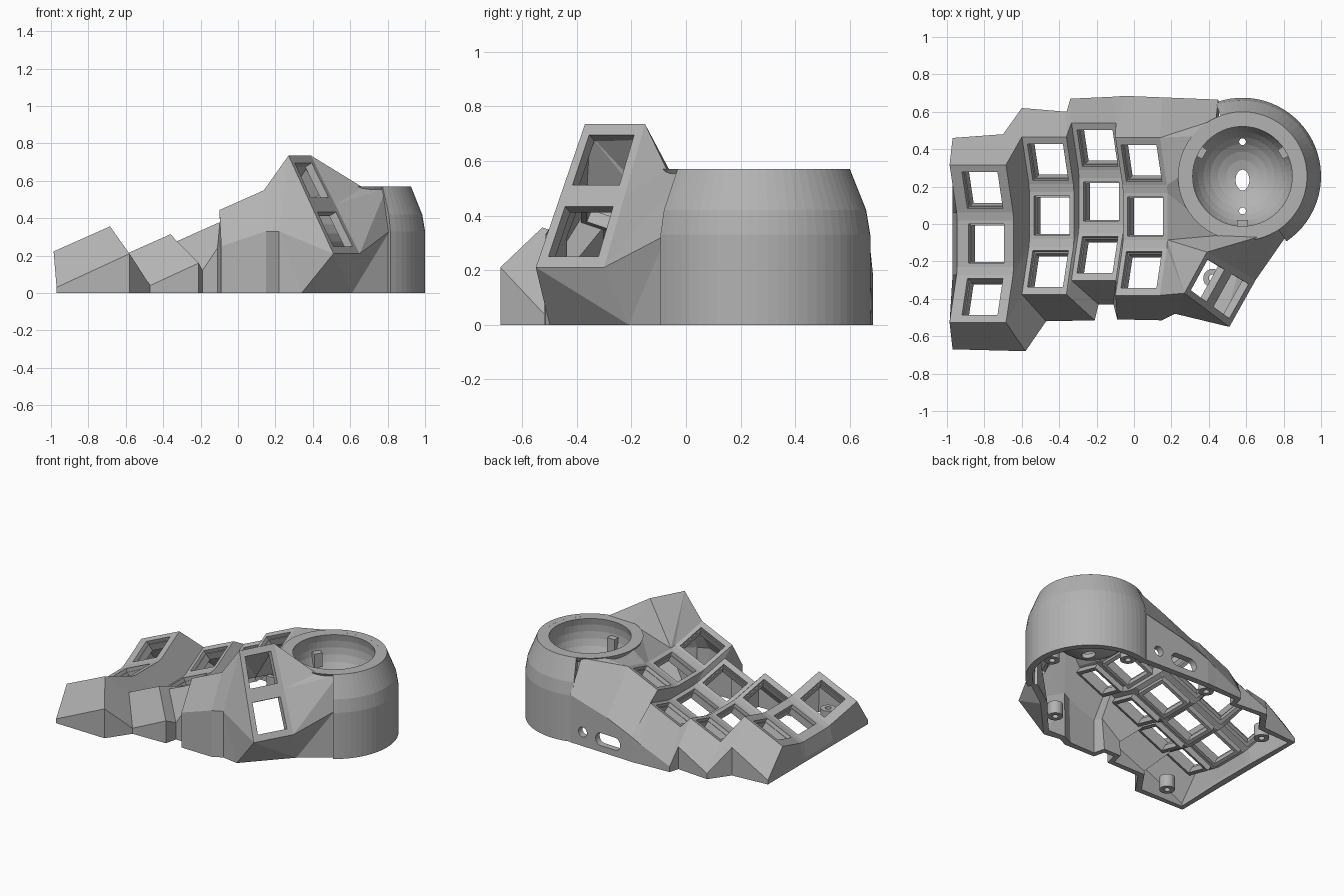
import bpy, bmesh
from math import sin, cos, radians, pi
from mathutils import Vector

cube = bpy.data.objects.get("Cube")
if cube:
    bpy.data.objects.remove(cube)

grey = bpy.data.materials.new("matte grey")
grey.use_nodes = True
grey.diffuse_color = (0.45, 0.45, 0.45, 1)
grey.node_tree.nodes["Principled BSDF"].inputs["Base Color"].default_value = grey.diffuse_color


def finish(name, bm, recalc=True):
    if recalc:
        bmesh.ops.recalc_face_normals(bm, faces=bm.faces)
    mesh = bpy.data.meshes.new(name)
    bm.to_mesh(mesh)
    bm.free()
    mesh.materials.append(grey)
    ob = bpy.data.objects.new(name, mesh)
    bpy.context.collection.objects.link(ob)
    return ob


def loft(name, rings, closed=True):
    """Skin closed cross-sections, looping round or capping the ends."""
    bm = bmesh.new()
    rows = [[bm.verts.new(p) for p in ring] for ring in rings]
    n = len(rows[0])
    pairs = list(zip(rows, rows[1:])) + ([(rows[-1], rows[0])] if closed else [])
    for a, b in pairs:
        for i in range(n):
            j = (i + 1) % n
            bm.faces.new((a[i], a[j], b[j], b[i]))
    if not closed:
        bm.faces.new(rows[0])
        bm.faces.new(rows[-1])
    return finish(name, bm)


def polar(centre, r, deg, z):
    return Vector((centre[0] + r * cos(radians(deg)), centre[1] + r * sin(radians(deg)), z))


def lathe(name, profile, centre, a0=0, a1=360, steps=56):
    full = a1 - a0 == 360
    count = steps if full else steps + 1
    rings = [[polar(centre, r, a0 + (a1 - a0) * i / steps, z) for r, z in profile]
             for i in range(count)]
    return loft(name, rings, full)


def cut(ob, cutter):
    mod = ob.modifiers.new("cut", 'BOOLEAN')
    mod.operation = 'DIFFERENCE'
    mod.solver = 'EXACT'
    mod.object = cutter
    cutter.hide_render = True
    cutter.hide_viewport = True
    cutter.display_type = 'WIRE'


# Key columns: middle key position, left and right half widths
COLUMNS = [((-0.79, -0.105, 0.20), 0.17, 0.16), ((-0.44, 0.045, 0.17), 0.13, 0.13),
           ((-0.175, 0.12, 0.235), 0.13, 0.13), ((0.06, 0.04, 0.405), 0.13, 0.13)]
TILT, ROW, PITCH = radians(24), radians(20), 0.285
RADIUS = PITCH / sin(ROW)
HOLE = 0.104


def key_point(col, row, u, v, depth=0):
    x, y, z = COLUMNS[col][0]
    a = row * ROW
    along = RADIUS * sin(a) + v * cos(a) + depth * sin(a)
    rise = RADIUS * (1 - cos(a)) + v * sin(a) - depth * cos(a)
    return Vector((x + u * cos(TILT) - rise * sin(TILT), y + along,
                   z + u * sin(TILT) + rise * cos(TILT)))


shell = bmesh.new()


def face(*pts):
    shell.faces.new([shell.verts.new(p) for p in pts])


def strip(a, b):
    for i in range(len(a) - 1):
        face(a[i], a[i + 1], b[i + 1], b[i])


def frame(outer, inner):
    strip(outer + outer[:1], inner + inner[:1])


def floor(pts):
    return [Vector((p[0], p[1], 0)) for p in pts]


# Key plates and the strips between rows
left_edges, right_edges = [], []
for c, (centre, wl, wr) in enumerate(COLUMNS):
    left, right = [], []
    for r in (-1, 0, 1):
        v0, v1 = (-0.145 if r < 0 else -0.125), (0.145 if r > 0 else 0.125)
        outer = [key_point(c, r, u, v) for u, v in ((-wl, v0), (wr, v0), (wr, v1), (-wl, v1))]
        square = ((-1, -1), (1, -1), (1, 1), (-1, 1))
        frame(outer, [key_point(c, r, u * HOLE, v * HOLE) for u, v in square])
        left += [outer[0], outer[3]]
        right += [outer[1], outer[2]]
        # Switch socket lip under the plate
        loft("key_socket", [[key_point(c, r, s * u, s * v, d) for s, d in
                             ((0.098, 0.025), (0.122, 0.025), (0.122, 0.075), (0.098, 0.075))]
                            for u, v in square])
    for i in (1, 3):
        face(left[i], right[i], right[i + 1], left[i + 1])
    left_edges.append(left)
    right_edges.append(right)
for c in range(3):
    strip(right_edges[c], left_edges[c + 1])

# Thumb cluster: a steep strip with two key holes
T1, T2 = Vector((0.27, -0.37, 0.735)), Vector((0.39, -0.15, 0.735))
B1, B2 = Vector((0.51, -0.55, 0.21)), Vector((0.65, -0.30, 0.21))
M1, M2 = T1.lerp(B1, 0.5), T2.lerp(B2, 0.5)
for a, b, c, d in ((T1, T2, M2, M1), (M1, M2, B2, B1)):
    def inside(s, t):
        return a.lerp(b, s).lerp(d.lerp(c, s), t)
    frame([a, b, c, d], [inside(s, t) for s, t in ((.13, .15), (.87, .15), (.87, .85), (.13, .85))])

# Front skirt
ends = range(4)
front_top = [e[c][0] for c in ends for e in (left_edges, right_edges)] + [T1]
front_bend = [(-0.97, -0.67, 0.03), (-0.58, -0.68, 0.21), (-0.47, -0.52, 0.04), (-0.21, -0.515, 0.16),
              (-0.19, -0.43, 0.12), (-0.11, -0.43, 0.24), (-0.09, -0.51, 0.25), (0.15, -0.515, 0.33),
              (0.22, -0.48, 0.33)]
strip(front_top, front_bend)
strip(front_bend, floor(front_bend))

# Back skirt, left open where the port wall stands
BALL = (0.58, 0.255)


def rim(deg):
    return polar(BALL, 0.335, deg, 0.565)


back_top = [e[c][5] for c in ends for e in (left_edges, right_edges)] + [rim(115)]
back_bend = [(-0.97, 0.46, 0.03), (-0.70, 0.48, 0.2), (-0.60, 0.62, 0.04), (-0.36, 0.60, 0.16),
             (-0.34, 0.67, 0.04), (-0.12, 0.68, 0.14), (-0.05, 0.685, 0.18), (0.15, 0.677, 0.26),
             (0.45, 0.665, 0.34)]
strip(back_top, back_bend)
strip(back_bend[:7], floor(back_bend[:7]))

# Outer left skirt
L = left_edges[0]
side = [front_bend[0]] + [(-0.97, p.y, 0.03) for p in L[1:5]] + [back_bend[0]]
strip(L, side)
strip(side, floor(side))

# Slopes joining the inner column, thumb cluster and ball housing
R = right_edges[3]
A, S = rim(250), rim(310)
Q = rim(285)
face(R[0], T1, R[1])
face(R[1], T1, R[2])
face(R[2], T1, T2)
face(R[2], T2, A)
face(R[2], A, rim(215), R[3])
face(R[3], rim(215), rim(180), R[4])
face(R[4], rim(180), rim(140), R[5])
face(R[5], rim(140), rim(115))

# Thumb cluster sides
bend = front_bend[-1]
F1, F2 = Vector((0.34, -0.50, 0)), Vector((0.61, -0.21, 0))
W = Vector((0.81, -0.07, 0.33))
W0 = floor([W])[0]
for tri in ((bend, T1, M1), (bend, M1, B1), (bend, B1, F1), (bend, F1, floor([bend])[0]),
            (B1, B2, F2), (B1, F2, F1), (T2, A, Q), (T2, Q, M2), (M2, Q, S), (M2, S, B2),
            (B2, S, W), (B2, W, F2), (F2, W, W0)):
    face(*tri)

bmesh.ops.remove_doubles(shell, verts=shell.verts, dist=0.0005)
bmesh.ops.recalc_face_normals(shell, faces=shell.faces)
shell.faces.ensure_lookup_table()
if shell.faces[0].normal.z < 0:
    bmesh.ops.reverse_faces(shell, faces=shell.faces)
case = finish("case_shell", shell, recalc=False)
solid = case.modifiers.new("thickness", 'SOLIDIFY')
solid.thickness = 0.045
solid.offset = -1

# Port wall with a round jack and a slot
wall = [(-0.06, 0), (-0.06, 0.177), (0.15, 0.26), (0.45, 0.34), (0.45, 0)]
port_wall = loft("port_wall", [[(x, 0.683 - 0.04 * (x + 0.05) - d, z) for x, z in wall]
                               for d in (0, 0.045)], closed=False)


def slot(name, x, z, r, half):
    outline = []
    for i in range(32):
        a = 2 * pi * (i + 0.5) / 32
        outline.append((x + r * cos(a) + (half if cos(a) > 0 else -half), z + r * sin(a)))
    return loft(name, [[(px, y, pz) for px, pz in outline] for y in (0.5, 0.8)], closed=False)


cut(port_wall, slot("jack_cutter", 0.35, 0.1, 0.035, 0))
cut(port_wall, slot("slot_cutter", 0.145, 0.09, 0.045, 0.055))

# Ball housing: outer wall and spherical cup
lathe("ball_housing_wall", [(0.42, 0), (0.42, 0.33), (0.405, 0.42), (0.345, 0.57),
                            (0.30, 0.57), (0.365, 0.33), (0.375, 0)], BALL, -56, 110, 32)
angles = [18 - 10 * i for i in range(11)] + [-88]
inner = [(0.28 * cos(radians(a)), 0.483 + 0.28 * sin(radians(a))) for a in angles]
outer = [(0.31 * cos(radians(a)), 0.483 + 0.31 * sin(radians(a))) for a in reversed(angles)]
cup = lathe("ball_cup", [(0.345, 0.57)] + inner + outer[:-1] + [(0.325, 0.53)], BALL)
for dx, dy, r, stretch in ((0, -0.02, 0.037, 1.5), (0, 0.185, 0.018, 1), (0, -0.185, 0.018, 1)):
    ring = [(r * cos(a * pi / 12), r * stretch * sin(a * pi / 12)) for a in range(24)]
    cut(cup, loft("cup_cutter", [[(BALL[0] + dx + x, BALL[1] + dy + y, z) for x, y in ring]
                                 for z in (0.1, 0.4)], closed=False))

# Bearing holders in the cup
for deg in (30, 150, 270):
    corners = [(0.235, -7), (0.285, -6), (0.285, 6), (0.235, 7)]
    loft("bearing_holder", [[polar(BALL, r, deg + d, z) for r, d in corners]
                            for z in (0.36, 0.46)], closed=False)

# Screw bosses under the case
for spot in ((0.90, 0.25), (0.53, 0.57), (0.42, -0.29), (-0.74, -0.55), (-0.78, 0.35), (-0.12, 0.58)):
    lathe("screw_boss", [(0.02, 0.01), (0.05, 0.01), (0.05, 0.1), (0.02, 0.1)], spot, steps=24)
